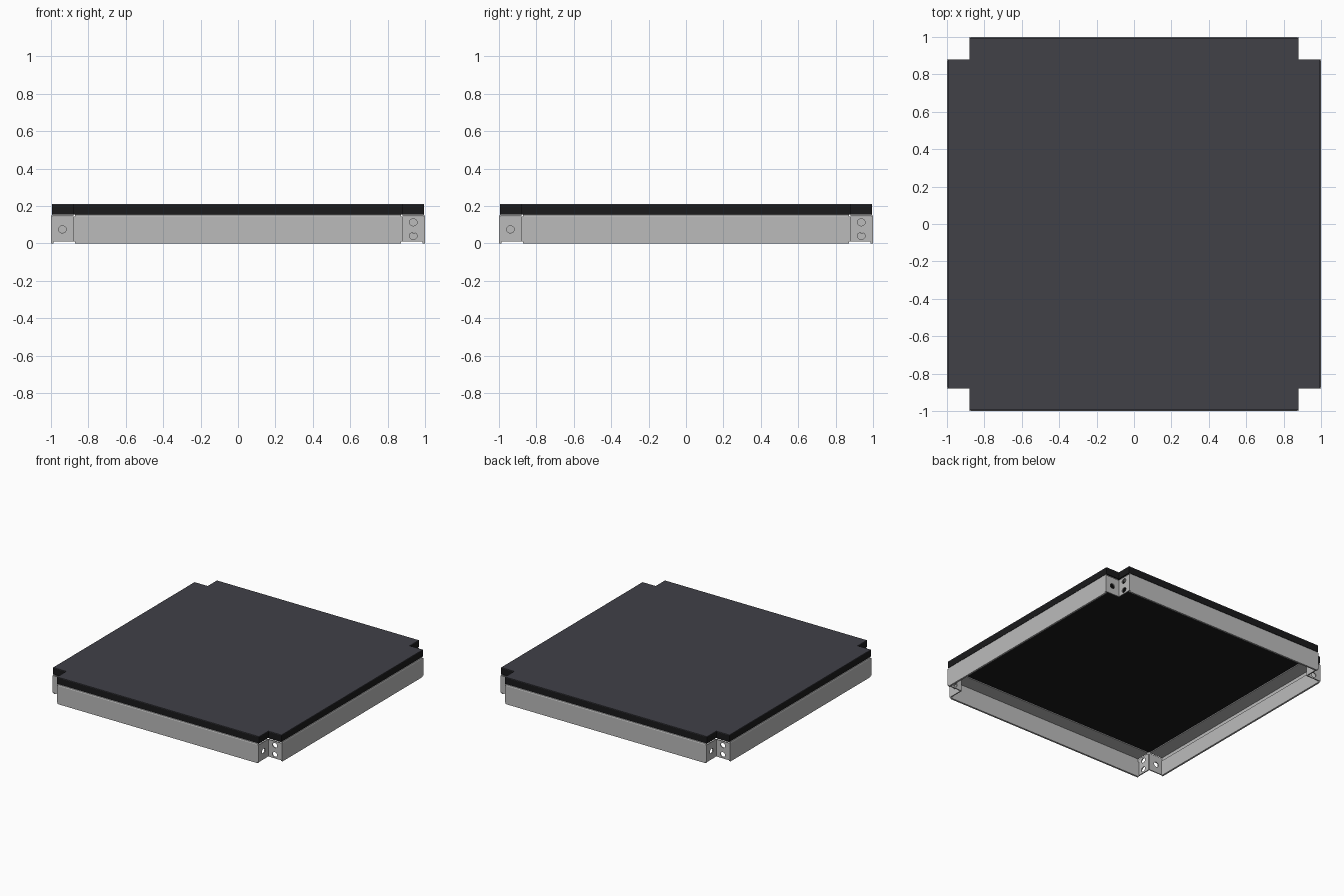
import bpy, bmesh, math
from mathutils import Matrix, Vector

if "Cube" in bpy.data.objects:
    bpy.data.objects.remove(bpy.data.objects["Cube"])


def material(name, rgb):
    m = bpy.data.materials.new(name)
    m.diffuse_color = (*rgb, 1)
    m.use_nodes = True
    m.node_tree.nodes["Principled BSDF"].inputs["Base Color"].default_value = m.diffuse_color
    return m


STEEL = material("galvanised steel", (0.50, 0.50, 0.50))
BLACK = material("black edge", (0.010, 0.010, 0.011))
SLATE = material("dark slate top", (0.052, 0.052, 0.064))

NOTCH = 0.88     # inner position of the corner notches
SHEET = 0.008    # sheet metal thickness


def add_object(name, mesh, mat, rot=(0, 0, 0), loc=(0, 0, 0)):
    if not mesh.materials:
        mesh.materials.append(mat)
    ob = bpy.data.objects.new(name, mesh)
    bpy.context.collection.objects.link(ob)
    ob.rotation_euler, ob.location = rot, loc
    return ob


def prism(name, points, direction):
    """Closed outline of 3D points, extruded along a direction."""
    bm = bmesh.new()
    face = bm.faces.new([bm.verts.new(p) for p in points])
    ext = bmesh.ops.extrude_face_region(bm, geom=[face], use_keep_orig=True)
    moved = [v for v in ext["geom"] if isinstance(v, bmesh.types.BMVert)]
    bmesh.ops.translate(bm, verts=moved, vec=direction)
    bmesh.ops.recalc_face_normals(bm, faces=bm.faces)
    mesh = bpy.data.meshes.new(name)
    bm.to_mesh(mesh)
    bm.free()
    return mesh


def plate_with_holes(name, w, z0, z1, holes):
    """Flat sheet in local xy with round holes, centred in thickness."""
    cu = bpy.data.curves.new(name, "CURVE")
    cu.dimensions, cu.fill_mode, cu.extrude = "2D", "BOTH", SHEET / 2
    loops = [[(0, z0), (w, z0), (w, z1), (0, z1)]]
    for hx, hz in holes:
        loops.append([(hx + 0.021 * math.cos(i * math.tau / 20),
                       hz + 0.019 * math.sin(i * math.tau / 20)) for i in range(20)])
    for pts in loops:
        sp = cu.splines.new("POLY")
        sp.points.add(len(pts) - 1)
        for p, (x, y) in zip(sp.points, pts):
            p.co = (x, y, 0, 1)
        sp.use_cyclic_u = True
    ob = bpy.data.objects.new(name, cu)
    bpy.context.collection.objects.link(ob)
    dg = bpy.context.evaluated_depsgraph_get()
    mesh = bpy.data.meshes.new_from_object(ob.evaluated_get(dg))
    bpy.data.objects.remove(ob)
    bm = bmesh.new()
    bm.from_mesh(mesh)
    bmesh.ops.remove_doubles(bm, verts=bm.verts, dist=1e-5)
    bmesh.ops.recalc_face_normals(bm, faces=bm.faces)
    for f in bm.faces:
        f.smooth = False
    bm.to_mesh(mesh)
    bm.free()
    mesh.materials.clear()
    return mesh


# Slab: square with notched corners, black core and slate surface sheet
def cross_outline(r, n, z):
    points = []
    for c, s in ((1, 0), (0, 1), (-1, 0), (0, -1)):
        for x, y in ((r, -n), (r, n), (n, n)):
            points.append((c * x - s * y, s * x + c * y, z))
    return points


add_object("panel_core", prism("panel_core", cross_outline(0.995, NOTCH, 0.156), (0, 0, 0.049)), BLACK)
add_object("panel_surface", prism("panel_surface", cross_outline(0.995, NOTCH, 0.205), (0, 0, 0.005)), SLATE)

# Side rail section: outer wall, rounded top bend, inward flange, lower hem
section = [(1, 0), (1, 0.144), (0.997, 0.152), (0.99, 0.155), (0.88, 0.155),
           (0.88, 0.148), (0.992, 0.148), (0.992, 0.12), (0.986, 0.12), (0.986, 0)]
half = NOTCH - SHEET
rail = prism("side_rail", [(-half, -d, z) for d, z in section], (2 * half, 0, 0))

# Corner tabs: one with a single hole, one with two
pos = NOTCH - SHEET / 2
tab_one = plate_with_holes("tab_one_hole", 1 - pos, 0.01, 0.145, [(0.063, 0.075)])
tab_two = plate_with_holes("tab_two_holes", 1 - pos, 0.01, 0.145, [(0.061, 0.04), (0.061, 0.113)])

for k, side in enumerate(("front", "right", "back", "left")):
    a = k * math.pi / 2
    loc = Matrix.Rotation(a, 3, "Z") @ Vector((pos, -pos, 0))
    add_object(side + "_rail", rail, STEEL, (0, 0, a))
    add_object(side + "_tab_one_hole", tab_one, STEEL, (math.pi / 2, 0, a - math.pi / 2), loc)
    add_object(side + "_tab_two_holes", tab_two, STEEL, (math.pi / 2, 0, a), loc)
